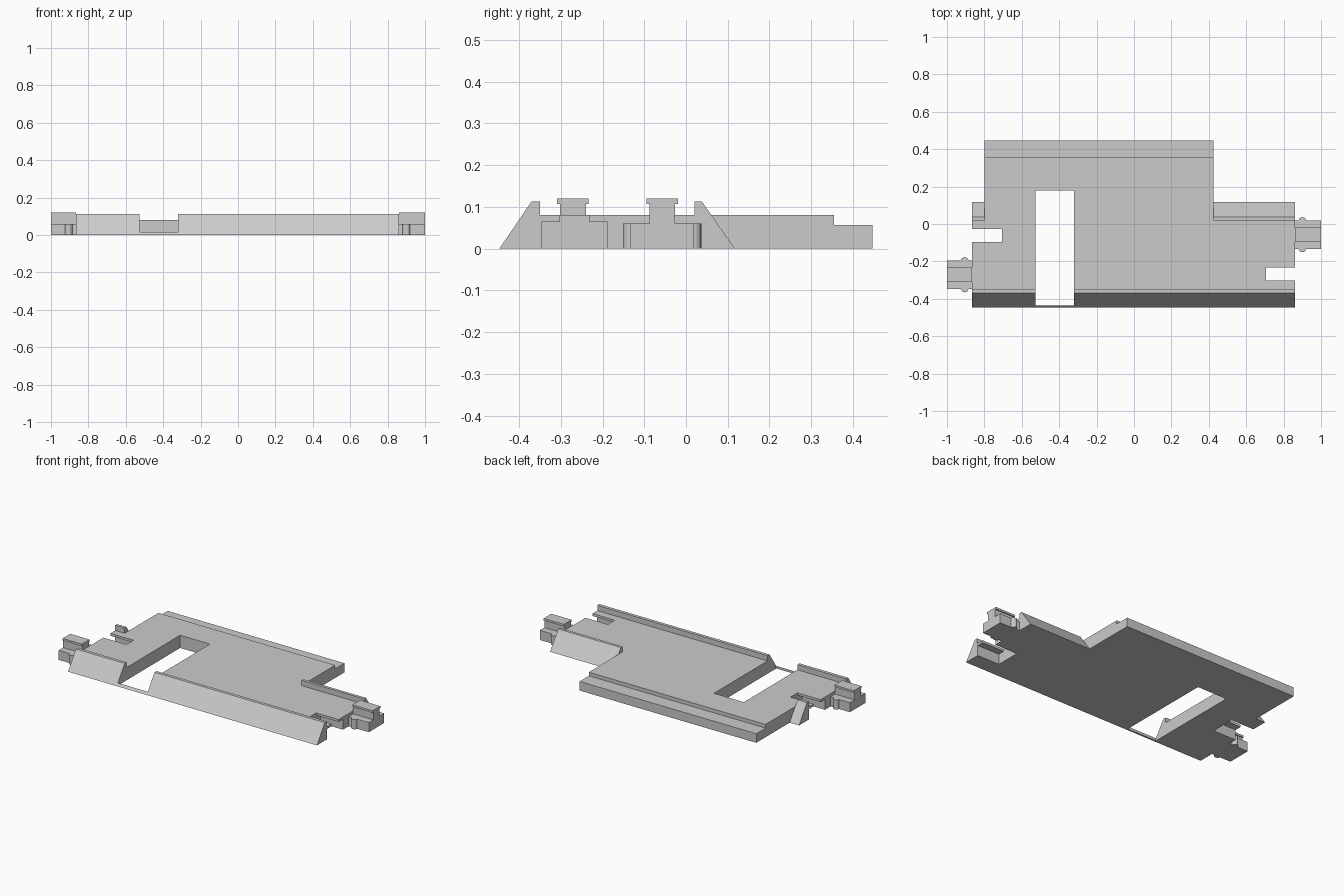
import bpy, bmesh

cube = bpy.data.objects.get("Cube")
if cube:
    bpy.data.objects.remove(cube, do_unlink=True)

grey = bpy.data.materials.new("plain grey")
grey.use_nodes = True
colour = (0.6, 0.6, 0.6, 1)
grey.diffuse_color = colour
grey.node_tree.nodes["Principled BSDF"].inputs["Base Color"].default_value = colour


def finish(name, bm):
    bmesh.ops.recalc_face_normals(bm, faces=bm.faces)
    mesh = bpy.data.meshes.new(name)
    bm.to_mesh(mesh)
    bm.free()
    mesh.materials.append(grey)
    obj = bpy.data.objects.new(name, mesh)
    bpy.context.collection.objects.link(obj)
    return obj


def prism(name, profile, x0, x1):
    """Extrude a (y, z) profile along x."""
    bm = bmesh.new()
    face = bm.faces.new([bm.verts.new((x0, y, z)) for y, z in profile])
    new = bmesh.ops.extrude_face_region(bm, geom=[face])["geom"]
    verts = [v for v in new if isinstance(v, bmesh.types.BMVert)]
    bmesh.ops.translate(bm, verts=verts, vec=(x1 - x0, 0, 0))
    return finish(name, bm)


def box(name, x0, x1, y0, y1, z0, z1):
    return prism(name, [(y0, z0), (y1, z0), (y1, z1), (y0, z1)], x0, x1)


def boolean(target, tool, operation):
    mod = target.modifiers.new("join", "BOOLEAN")
    mod.object, mod.operation, mod.solver = tool, operation, "EXACT"
    bpy.context.view_layer.objects.active = target
    bpy.ops.object.modifier_apply(modifier=mod.name)
    bpy.data.objects.remove(tool, do_unlink=True)


def post(name, x, y):
    """Small round snap bump on the side of a connector."""
    bm = bmesh.new()
    bmesh.ops.create_cone(bm, cap_ends=True, segments=16, radius1=0.02, radius2=0.02, depth=0.06)
    bmesh.ops.translate(bm, verts=bm.verts, vec=(x, y, 0.03))
    return finish(name, bm)


LEFT, RIGHT = -0.865, 0.86
TOP, RIM = 0.08, 0.113

# Deck: wide middle with a stepped back, narrow ends with a sloped back rail
front_rail = [(-0.447, 0), (-0.37, RIM), (-0.35, RIM), (-0.35, TOP)]
back_step = [(0.355, TOP), (0.355, 0.057), (0.447, 0.057), (0.447, 0)]
back_rail = [(0.02, TOP), (0.02, RIM), (0.038, RIM), (0.117, 0)]
deck = prism("deck", front_rail + back_step, -0.80, 0.425)
for x0, x1 in ((LEFT, -0.80), (0.425, RIGHT)):
    boolean(deck, prism("deck_end", front_rail + back_rail, x0, x1), "UNION")

# Large opening, leaving a thin strip along the front
boolean(deck, box("opening", -0.527, -0.32, -0.436, 0.18, -0.1, 0.3), "DIFFERENCE")

# Stepped sockets: wide pocket below, narrow slot above
for x0, x1, y in ((LEFT - 0.1, -0.705, -0.062), (0.705, RIGHT + 0.1, -0.267)):
    boolean(deck, box("pocket", x0, x1, y - 0.078, y + 0.078, -0.1, 0.065), "DIFFERENCE")
    boolean(deck, box("slot", x0, x1, y - 0.035, y + 0.035, -0.05, 0.3), "DIFFERENCE")

# Connectors: wide base, narrow stem, overhanging cap, bumps at the sides
half = [(0.076, 0), (0.076, 0.06), (0.031, 0.06), (0.031, 0.107), (0.038, 0.107), (0.038, 0.12)]
for side, x0, x1, bump_x, y in (("right", -1.0, LEFT, -0.905, -0.271),
                                ("left", RIGHT, 1.0, 0.9, -0.057)):
    profile = [(y + h, z) for h, z in half] + [(y - h, z) for h, z in reversed(half)]
    connector = prism(side + "_connector", profile, x0, x1)
    for s in (-1, 1):
        boolean(connector, post("bump", bump_x, y + s * 0.074), "UNION")
